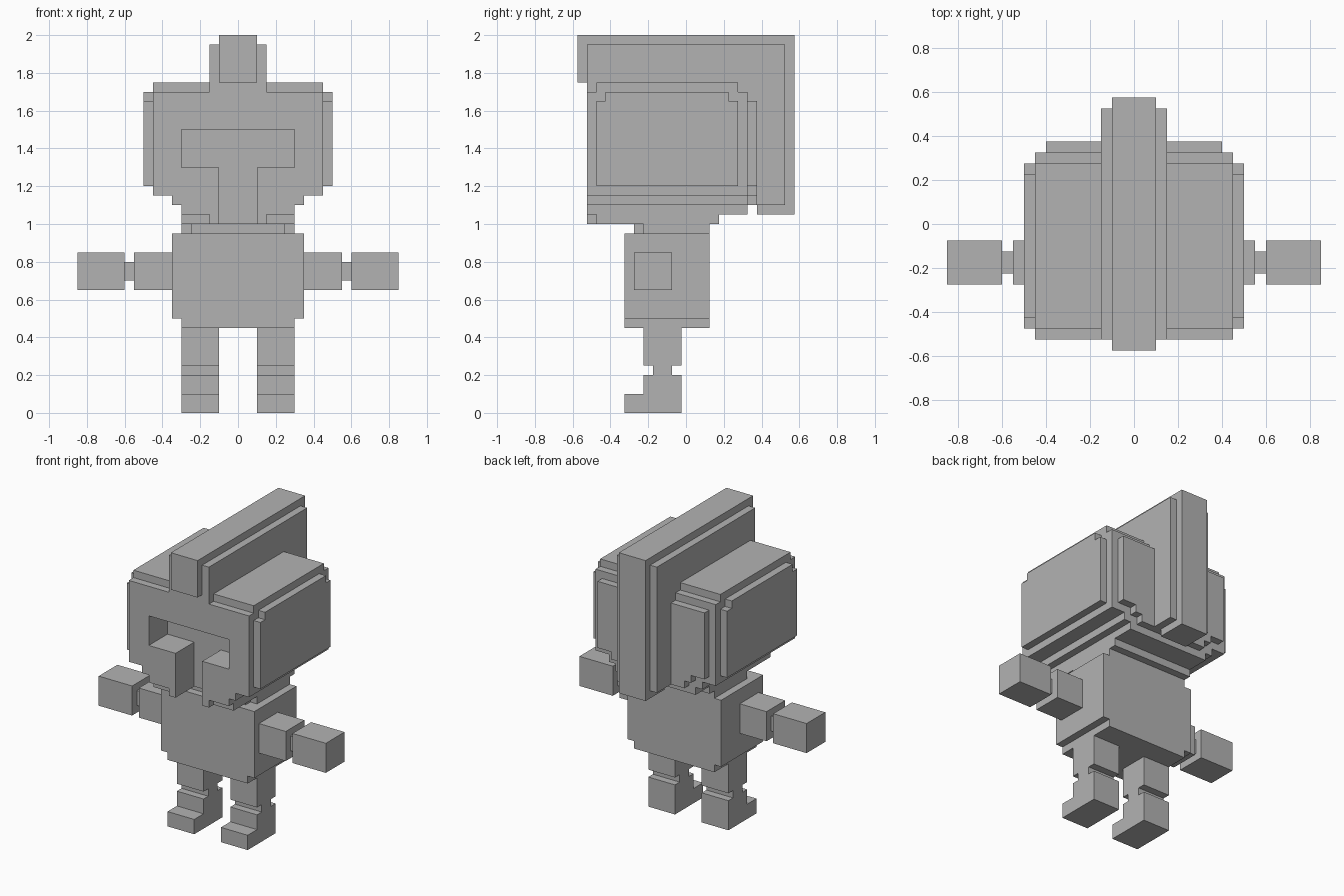
import bpy
import bmesh

cube = bpy.data.objects.get("Cube")
if cube:
    bpy.data.objects.remove(cube, do_unlink=True)

UNIT = 0.05  # size of one block; all coordinates below count blocks
SHIFT = 0.5  # depth offset that centres the figure

grey = bpy.data.materials.new("plain grey")
grey.use_nodes = True
grey.diffuse_color = (0.45, 0.45, 0.45, 1)
grey.node_tree.nodes["Principled BSDF"].inputs["Base Color"].default_value = grey.diffuse_color


def prism(name, axis, outline, low, high):
    """Extrude an outline along x (points y, z) or along y (points x, z)."""
    bm = bmesh.new()
    rings = []
    for depth in (low, high):
        ring = []
        for a, z in outline:
            x, y = (depth, a) if axis == "x" else (a, depth)
            ring.append(bm.verts.new((x * UNIT, (y + SHIFT) * UNIT, z * UNIT)))
        rings.append(ring)
    near, far = rings
    bm.faces.new(near)
    bm.faces.new(far)
    for i in range(len(near)):
        bm.faces.new((near[i - 1], near[i], far[i], far[i - 1]))
    bmesh.ops.recalc_face_normals(bm, faces=bm.faces)
    mesh = bpy.data.meshes.new(name)
    bm.to_mesh(mesh)
    bm.free()
    mesh.materials.append(grey)
    obj = bpy.data.objects.new(name, mesh)
    bpy.context.collection.objects.link(obj)
    return obj


def box(name, x, y, z):
    outline = [(x[0], z[0]), (x[1], z[0]), (x[1], z[1]), (x[0], z[1])]
    return prism(name, "y", outline, *y)


def mirrored(half):
    """Complete a right half outline with its mirror image."""
    return half + [(-x, z) for x, z in reversed(half) if x]


def both_sides(name, build):
    """Build a part on the left and on the right."""
    for side, sign in (("left", 1), ("right", -1)):
        build(side + "_" + name, sign)


# Helmet: front mask with a T-shaped opening, in two layers
shell = [(0, 34), (9, 34), (9, 23), (7, 23), (7, 22), (6, 22)]
opening = [(2, 20), (2, 26), (6, 26), (6, 30), (0, 30)]


def mask(name, chin, low, high):
    half = shell + chin + opening
    prism(name, "y", mirrored(half), low, high)


mask("mask_front", [(6, 21), (3, 21), (3, 20)], -11, -10)
mask("mask_inner", [(6, 20)], -10, -7)

# Helmet: skull behind the mask, jaw, crown and back plate
prism("skull", "y", mirrored(shell + [(6, 21), (0, 21)]), -7, 6)
box("jaw", (-6, 6), (-7, 3), (20, 21))
box("crown", (-9, 9), (-10, 5), (34, 35))
prism("back_plate", "y",
      mirrored([(0, 33), (8, 33), (8, 24), (6, 24), (6, 23), (5, 23), (5, 22), (0, 22)]), 6, 7)

# Helmet: side panels with stepped upper corners
panel = [(-10, 24), (5, 24), (5, 33), (4, 33), (4, 34), (-9, 34), (-9, 33), (-10, 33)]
both_sides("side_panel", lambda name, s: prism(name, "x", panel, s * 9, s * 10))

# Crest running over the top and down the back
prism("crest_base", "x",
      [(-11, 34), (6, 34), (6, 22), (10, 22), (10, 39), (-11, 39)], -3, 3)
prism("crest_ridge", "x",
      [(-12, 35), (7, 35), (7, 21), (11, 21), (11, 40), (-12, 40)], -2, 2)

# Neck and torso
box("neck", (-6, 6), (-5, 2), (19, 20))
box("neck_front", (-5, 5), (-6, -5), (19, 20))
box("torso", (-7, 7), (-7, 2), (10, 19))
box("hips", (-6, 6), (-7, 2), (9, 10))


# Arms with narrow wrists
def arm(name, s):
    box(name + "_upper", (s * 7, s * 11), (-6, -2), (13, 17))
    box(name + "_wrist", (s * 11, s * 12), (-5, -3), (14, 16))
    box(name + "_hand", (s * 12, s * 17), (-6, -2), (13, 17))


both_sides("arm", arm)

# Legs: one side outline with a pinched ankle and a toe
leg = [(-5, 9), (-5, 5), (-4, 5), (-4, 4), (-5, 4), (-5, 2), (-7, 2), (-7, 0),
       (-1, 0), (-1, 4), (-2, 4), (-2, 5), (-1, 5), (-1, 9)]
both_sides("leg", lambda name, s: prism(name, "x", leg, s * 2, s * 6))
